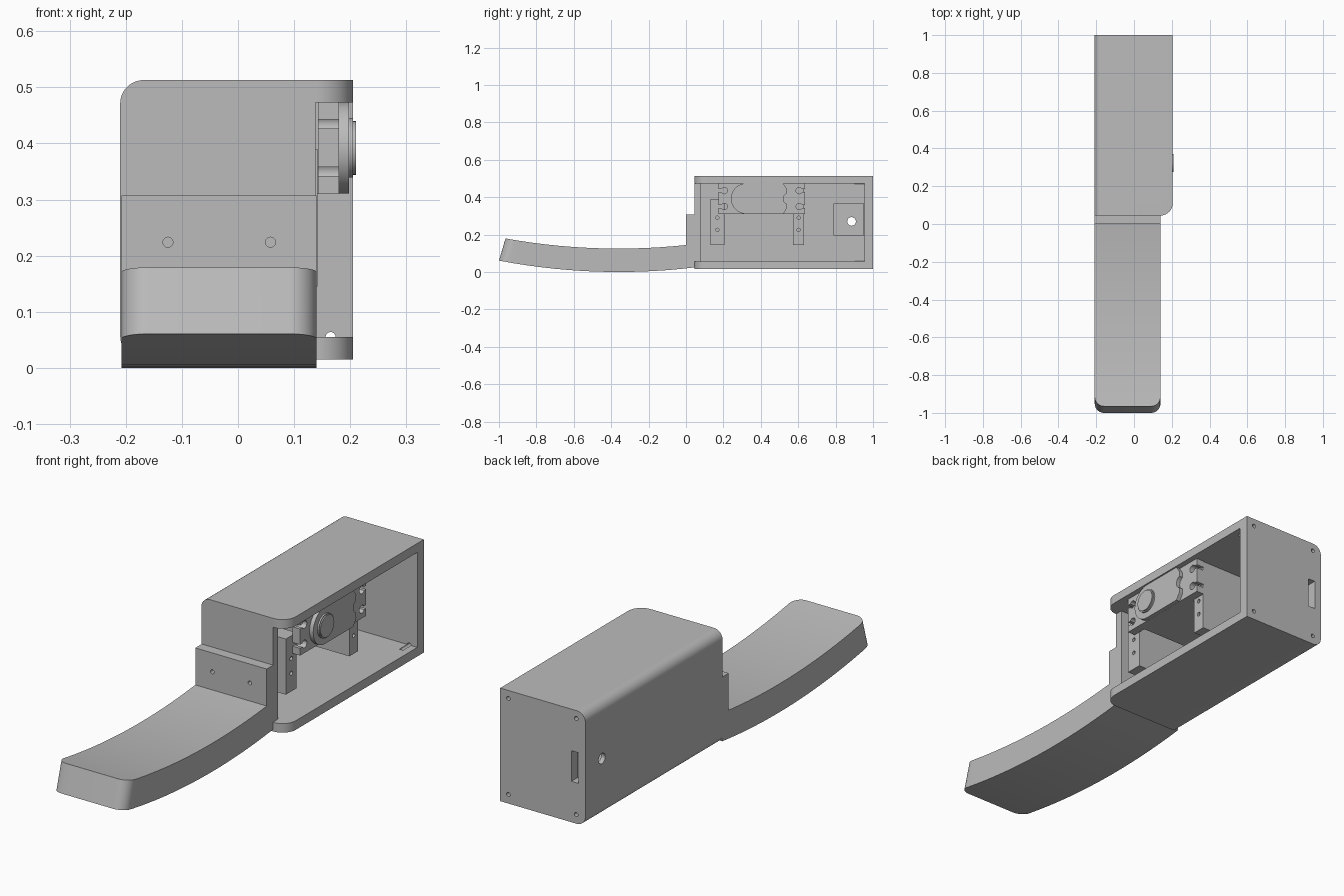
import bpy, bmesh, math
from mathutils import Vector

if "Cube" in bpy.data.objects:
    bpy.data.objects.remove(bpy.data.objects["Cube"], do_unlink=True)

GREY = (0.5, 0.5, 0.5, 1)
mat = bpy.data.materials.new("grey_plastic")
mat.use_nodes = True
mat.diffuse_color = GREY
mat.node_tree.nodes["Principled BSDF"].inputs["Base Color"].default_value = GREY


def place(axis, a, b, h):
    """Put a 2D point into space: x -> (y, z), y -> (x, z), z -> (x, y)."""
    return {"x": (h, a, b), "y": (a, h, b), "z": (a, b, h)}[axis]


def prism(name, pts, axis, lo, hi):
    bm = bmesh.new()
    ends = [[bm.verts.new(place(axis, a, b, h)) for a, b in pts] for h in (lo, hi)]
    n = len(pts)
    for ring in ends:
        bm.faces.new(ring)
    for i in range(n):
        j = (i + 1) % n
        bm.faces.new((ends[0][i], ends[0][j], ends[1][j], ends[1][i]))
    bmesh.ops.recalc_face_normals(bm, faces=bm.faces)
    mesh = bpy.data.meshes.new(name)
    bm.to_mesh(mesh)
    bm.free()
    mesh.materials.append(mat)
    ob = bpy.data.objects.new(name, mesh)
    bpy.context.collection.objects.link(ob)
    return ob


def box(name, x, y, z):
    return prism(name, [(x[0], y[0]), (x[1], y[0]), (x[1], y[1]), (x[0], y[1])], "z", *z)


def arc(a, b, r, start, end, n=12):
    angles = [math.radians(start + (end - start) * i / n) for i in range(n + 1)]
    return [(a + r * math.cos(t), b + r * math.sin(t)) for t in angles]


def cylinder(name, axis, a, b, r, lo, hi, n=32):
    return prism(name, arc(a, b, r, 0, 360, n)[:-1], axis, lo, hi)


def boolean(ob, cutter, operation="DIFFERENCE"):
    cutter.hide_render = True
    mod = ob.modifiers.new("cut", "BOOLEAN")
    mod.operation, mod.solver, mod.object = operation, "EXACT", cutter
    bpy.context.view_layer.objects.active = ob
    bpy.ops.object.modifier_apply(modifier=mod.name)
    bpy.data.objects.remove(cutter, do_unlink=True)


# Housing: rounded closed side, rounded front corner on the open side
L, R, F, B, BOT, TOP = -0.21, 0.205, 0.045, 1.0, 0.015, 0.513
r = 0.042
housing = prism("housing", [(R, BOT), (R, TOP)] + arc(L + r, TOP - r, r, 90, 180)
                + arc(L + r, BOT + r, r, 180, 270), "y", F, B)
c = 0.065
plan = [(L - 0.1, F - 0.0)] + arc(R - c, F + c, c, -90, 0) + [(R, B + 0.1), (L - 0.1, B + 0.1)]
boolean(housing, prism("plan_cutter", plan, "z", -0.1, 0.7), "INTERSECT")

# Hollow interior and the opening that wraps round the front corner
inside = (0.055, 0.473)
boolean(housing, box("cavity", (-0.17, 0.4), (0.08, 0.955), inside))
boolean(housing, box("corner_gap", (0.138, 0.4), (-0.1, 0.2), inside))

# Board recess, its light hole and the socket slot
boolean(housing, box("recess", (-0.19, -0.1), (0.79, 0.95), (0.195, 0.365)))
boolean(housing, cylinder("light_hole", "x", 0.885, 0.27, 0.023, -0.3, -0.1))
boolean(housing, box("slot", (-0.176, -0.142), (0.9, 1.1), (0.195, 0.33)))

# Screw holes in the rear corners
for x in (-0.165, 0.165):
    for z in (0.055, 0.478):
        boolean(housing, cylinder("screw_hole", "y", x, z, 0.009, 0.9, 1.1, 16))


# Curved handle with its upright mounting flange
def curve(y, lift):
    return (y, lift + 3.4 - math.sqrt(3.4 ** 2 - (y + 0.36) ** 2))


N = 14
bottom = [curve(-1 + 1.045 * i / N, 0) for i in range(N + 1)]
top = [curve(-0.965 * i / N, 0.125) for i in range(N + 1)]
handle = prism("handle", bottom + [(0.045, 0.307), (0, 0.307)] + top, "x", -0.208, 0.14)

bm = bmesh.new()
bm.from_mesh(handle.data)
tip = [e for e in bm.edges
       if all(v.co.y < -0.96 for v in e.verts)
       and abs(e.verts[0].co.x - e.verts[1].co.x) < 0.01]
bmesh.ops.bevel(bm, geom=tip, offset=0.05, segments=10, profile=0.5,
                affect="EDGES", clamp_overlap=False)
bm.to_mesh(handle.data)
bm.free()
for x in (-0.125, 0.058):
    boolean(handle, cylinder("flange_hole", "y", x, 0.224, 0.009, -0.1, 0.04, 20))

# Posts that carry the motor
for name, y, z_top in (("front_post", (0.13, 0.205), 0.39), ("rear_post", (0.572, 0.632), 0.473)):
    post = box(name, (-0.18, 0.142), y, (0.145, z_top))
    for z in (0.225, 0.29):
        boolean(post, cylinder("post_hole", "x", sum(y) / 2, z, 0.009, 0.05, 0.3, 16))

# Motor: body, slotted tabs, rounded cap and output discs
box("motor_body", (-0.09, 0.18), (0.24, 0.57), (0.31, 0.473))
for name, y, hole, slot in (("front_tab", (0.175, 0.245), 0.205, (0.1, 0.205)),
                            ("rear_tab", (0.565, 0.635), 0.605, (0.605, 0.7))):
    tab = box(name, (0.143, 0.18), y, (0.31, 0.473))
    for z in (0.35, 0.435):
        boolean(tab, cylinder("tab_hole", "x", hole, z, 0.017, 0.1, 0.3, 20))
        boolean(tab, box("tab_slot", (0.1, 0.3), slot, (z - 0.008, z + 0.008)))

cy, cz, cr = 0.322, 0.392, 0.0815
cap = prism("motor_cap", arc(cy, cz, cr, 90, 270, 24)
            + [(0.52, cz - cr), (0.54, cz - 0.05)]
            + arc(0.55, cz, 0.03, 250, 110, 8)
            + [(0.54, cz + 0.05), (0.52, cz + cr)], "x", 0.178, 0.198)
cylinder("output_disc", "x", cy, cz, 0.053, 0.195, 0.205)
cylinder("output_shaft", "x", cy, cz, 0.048, 0.2, 0.21)

# Smooth curves, sharp edges
bpy.ops.object.select_all(action="DESELECT")
for ob in bpy.context.collection.objects:
    if ob.type == "MESH" and mat.name in ob.data.materials:
        ob.select_set(True)
        bpy.context.view_layer.objects.active = ob
bpy.ops.object.shade_smooth_by_angle(angle=math.radians(30))
